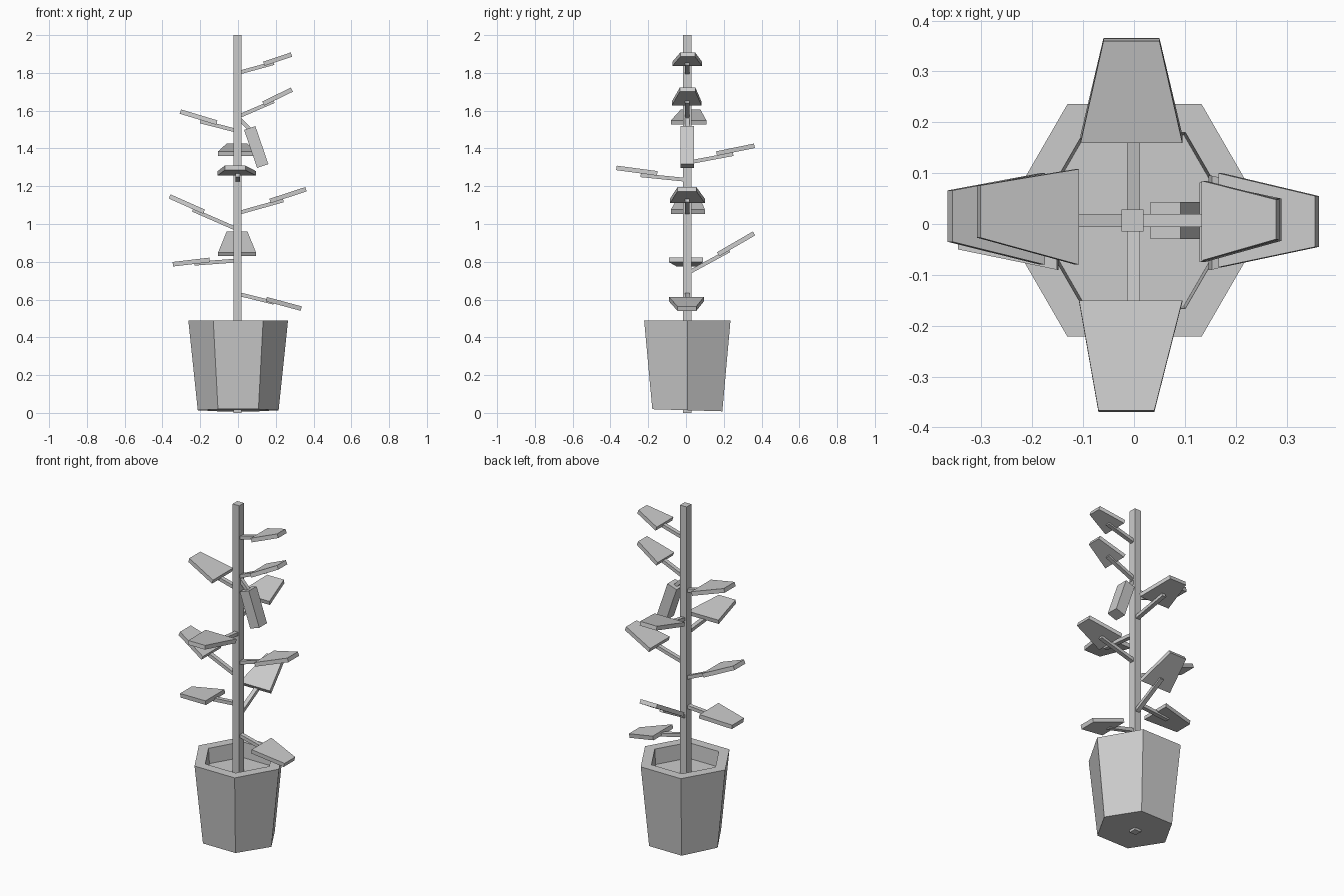
import bpy, bmesh, math
from mathutils import Vector

if "Cube" in bpy.data.objects:
    bpy.data.objects.remove(bpy.data.objects["Cube"])

CY = 0.007  # trunk / pot centre in y


def make(name, rings, closed_rings=True):
    """Loft equal-length vertex rings, capping both ends."""
    bm = bmesh.new()
    loops = [[bm.verts.new(p) for p in r] for r in rings]
    n = len(loops[0])
    for a, b in zip(loops, loops[1:]):
        for i in range(n):
            j = (i + 1) % n
            bm.faces.new((a[i], a[j], b[j], b[i]))
    bm.faces.new(loops[0][::-1])
    bm.faces.new(loops[-1])
    bmesh.ops.recalc_face_normals(bm, faces=bm.faces)
    me = bpy.data.meshes.new(name)
    bm.to_mesh(me)
    bm.free()
    ob = bpy.data.objects.new(name, me)
    bpy.context.collection.objects.link(ob)
    return ob


def hexagon(r, z, tilt=0.0):
    pts = []
    for i in range(6):
        a = math.radians(60 * i)
        x, y = r * math.cos(a), r * math.sin(a)
        pts.append((x + 0.001, y + CY, z + tilt * y))
    return pts


def beam(name, a, b, width, height, side):
    """Square bar from a to b; side is the horizontal width direction."""
    a, b, side = Vector(a), Vector(b), Vector(side)
    up = (b - a).normalized().cross(side)
    corners = [side * width / 2 * s + up * height / 2 * t
               for s, t in ((-1, -1), (1, -1), (1, 1), (-1, 1))]
    return make(name, [[p + c for c in corners] for p in (a, b)])


def branch(i, direction, stem, plate, base, tip, thick=0.024):
    """Stem plus tapered leaf. stem/plate: (r0, z0, r1, z1); base/tip: side limits."""
    d = Vector(direction)
    side = Vector((0, 1, 0)) if d.x else Vector((1, 0, 0))
    off = Vector((0, CY, 0)) if d.x else Vector((-0.001, 0, 0))
    at = lambda r, z: d * r + Vector((0, 0, z))
    r0, z0, r1, z1 = stem
    beam(f"stem_{i}", at(r0 - 0.02, z0) + off, at(r1, z1) + off, 0.025, 0.02, side)
    r0, z0, r1, z1 = plate
    a, b = at(r0, z0), at(r1, z1)
    up = (b - a).normalized().cross(side) * thick / 2
    rings = []
    for p, (lo, hi) in ((a, base), (b, tip)):
        rings.append([p + side * lo - up, p + side * hi - up,
                      p + side * hi + up, p + side * lo + up])
    make(f"leaf_{i}", rings)


# Hexagonal pot with recessed soil
make("pot", [hexagon(0.214, 0.014, -0.03), hexagon(0.264, 0.49),
             hexagon(0.20, 0.49), hexagon(0.194, 0.40)])

# Trunk
beam("trunk", (-0.003, CY, 0), (-0.003, CY, 2), 0.043, 0.044, (1, 0, 0))

# Branches with leaves
R, L, B, F = (1, 0, 0), (-1, 0, 0), (0, 1, 0), (0, -1, 0)
wide, narrow = (-0.085, 0.1), (-0.045, 0.055)
branches = [
    (R, (0.02, 0.63, 0.19, 0.583), (0.15, 0.602, 0.335, 0.552), (-0.09, 0.095), narrow),
    (R, (0.02, 1.058, 0.24, 1.125), (0.17, 1.122, 0.36, 1.184), wide, narrow),
    (R, (0.02, 1.568, 0.19, 1.65), (0.134, 1.638, 0.285, 1.711), (-0.075, 0.082), (-0.033, 0.05)),
    (R, (0.02, 1.80, 0.19, 1.852), (0.137, 1.848, 0.283, 1.897), (-0.072, 0.085), (-0.03, 0.048)),
    (L, (0.02, 0.807, 0.23, 0.79), (0.15, 0.81, 0.345, 0.787), (-0.09, 0.09), (-0.05, 0.06)),
    (L, (0.02, 0.97, 0.24, 1.075), (0.18, 1.065, 0.362, 1.146), (-0.08, 0.1), (-0.035, 0.066)),
    (L, (0.02, 1.492, 0.2, 1.543), (0.112, 1.537, 0.305, 1.595), (-0.08, 0.108), (-0.027, 0.076)),
    (B, (0.02, 0.735, 0.23, 0.86), (0.17, 0.84, 0.36, 0.95), (-0.105, 0.095), (-0.06, 0.05)),
    (B, (0.03, 1.325, 0.25, 1.37), (0.162, 1.373, 0.362, 1.414), (-0.105, 0.095), (-0.06, 0.05)),
    (F, (0.01, 1.233, 0.24, 1.258), (0.152, 1.268, 0.368, 1.297), (-0.108, 0.095), (-0.07, 0.04)),
]
for i, args in enumerate(branches, 1):
    branch(i, *args)

# Hanging pod and its short stalk
beam("pod", (0.062, CY, 1.508), (0.131, CY, 1.307), 0.073, 0.063, (0, 1, 0))
beam("pod_stalk", (0.0, CY, 1.565), (0.068, CY, 1.495), 0.022, 0.02, (0, 1, 0))
